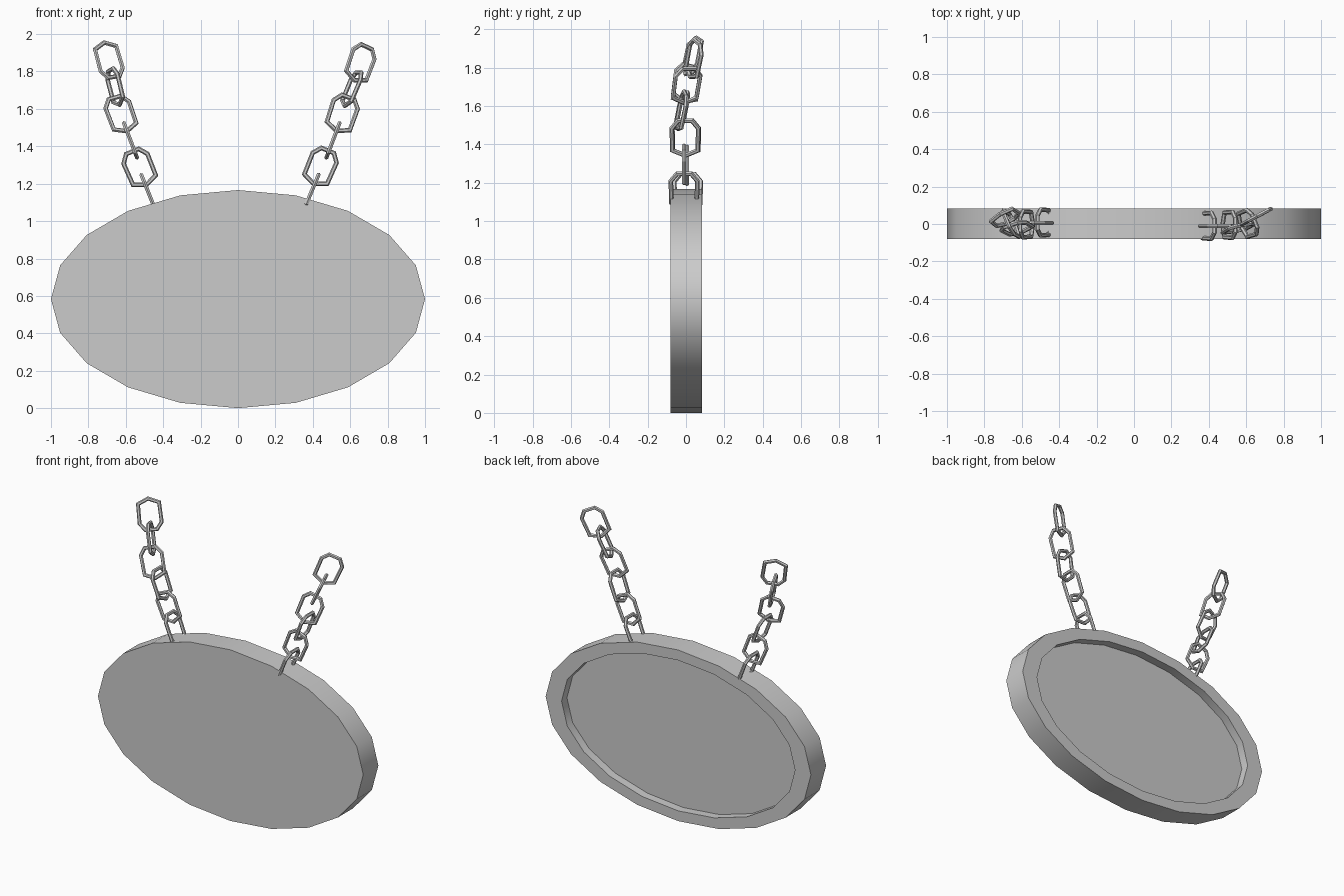
import bpy, bmesh
from math import sin, cos, pi, radians
from mathutils import Vector, Matrix

if "Cube" in bpy.data.objects:
    bpy.data.objects.remove(bpy.data.objects["Cube"])

FRONT, BACK, FLOOR = -0.08, 0.083, 0.025
CENTRE_Z, HALF_X, HALF_Z = 0.583, 1.0, 0.583


def smooth(obj, angle):
    bpy.ops.object.select_all(action='DESELECT')
    obj.select_set(True)
    bpy.context.view_layer.objects.active = obj
    bpy.ops.object.shade_smooth_by_angle(angle=radians(angle))


# Oval sign board: flat front, recessed panel on the back
def make_board():
    bm = bmesh.new()

    def ring(scale, y):
        return [bm.verts.new((HALF_X * scale * cos(2 * pi * i / 20), y,
                              CENTRE_Z + HALF_Z * scale * sin(2 * pi * i / 20)))
                for i in range(20)]

    rings = [ring(1, FRONT), ring(1, BACK), ring(0.88, BACK), ring(0.88, FLOOR)]
    for a, b in zip(rings, rings[1:]):
        for i in range(20):
            j = (i + 1) % 20
            bm.faces.new((a[i], a[j], b[j], b[i]))
    bm.faces.new(rings[0])
    bm.faces.new(rings[-1])
    bmesh.ops.recalc_face_normals(bm, faces=bm.faces)
    mesh = bpy.data.meshes.new("sign_board")
    bm.to_mesh(mesh)
    bm.free()
    obj = bpy.data.objects.new("sign_board", mesh)
    bpy.context.collection.objects.link(obj)
    smooth(obj, 40)


# Chain link: seven-cornered loop, (across, along) corners, flat end up
LOOP = [(0.036, 0.097), (0.069, 0.055), (0.066, -0.068), (0, -0.097),
        (-0.066, -0.068), (-0.069, 0.055), (-0.036, 0.097)]
TUBE, SIDES = 0.012, 6


def make_link(name, centre, axis, twist, flip=False):
    axis = Vector(axis).normalized()
    across = Vector((cos(radians(twist)), sin(radians(twist)), 0))
    across = (across - axis * across.dot(axis)).normalized()
    normal = across.cross(axis)
    frame = Matrix((across, axis, normal)).transposed()
    pts = [Vector((x, -z if flip else z, 0)) for x, z in LOOP]
    bm = bmesh.new()
    rings = []
    n = len(pts)
    for i, p in enumerate(pts):
        before = (p - pts[i - 1]).normalized()
        after = (pts[(i + 1) % n] - p).normalized()
        tangent = (before + after).normalized()
        out = Vector((tangent.y, -tangent.x, 0)) / tangent.dot(after)
        rings.append([bm.verts.new(Vector(centre) + frame @ (
            p + out * TUBE * cos(2 * pi * k / SIDES)
            + Vector((0, 0, TUBE * sin(2 * pi * k / SIDES)))))
            for k in range(SIDES)])
    for i in range(n):
        a, b = rings[i], rings[(i + 1) % n]
        for k in range(SIDES):
            m = (k + 1) % SIDES
            bm.faces.new((a[k], a[m], b[m], b[k]))
    bmesh.ops.recalc_face_normals(bm, faces=bm.faces)
    mesh = bpy.data.meshes.new(name)
    bm.to_mesh(mesh)
    bm.free()
    obj = bpy.data.objects.new(name, mesh)
    bpy.context.collection.objects.link(obj)


make_board()

# Links from the board upward: centre, axis, twist about vertical
left = [((-0.48, 0.008, 1.155), (-0.40, 0, 1), 90),
        ((-0.527, 0.005, 1.283), (-0.42, 0, 1), 0),
        ((-0.575, -0.002, 1.432), (-0.38, 0, 1), 90),
        ((-0.627, -0.022, 1.57), (-0.36, 0.2, 1), 15),
        ((-0.657, 0.003, 1.715), (-0.25, 0.15, 1), 115),
        ((-0.69, 0.035, 1.863), (-0.28, 0.2, 1), 28)]
right = [((0.393, -0.01, 1.158), (0.42, 0, 1), 90),
         ((0.442, -0.01, 1.288), (0.42, 0, 1), 0),
         ((0.508, -0.005, 1.432), (0.38, 0, 1), 90),
         ((0.558, -0.022, 1.572), (0.34, 0.2, 1), 12),
         ((0.608, 0.003, 1.705), (0.42, 0.15, 1), 112),
         ((0.655, 0.04, 1.842), (0.36, 0.2, 1), 28)]
for side, chain in (("left", left), ("right", right)):
    for i, (centre, axis, twist) in enumerate(chain):
        make_link(f"{side}_chain_link_{i + 1}", centre, axis, twist,
                  flip=(side == "left" and i == 5))
